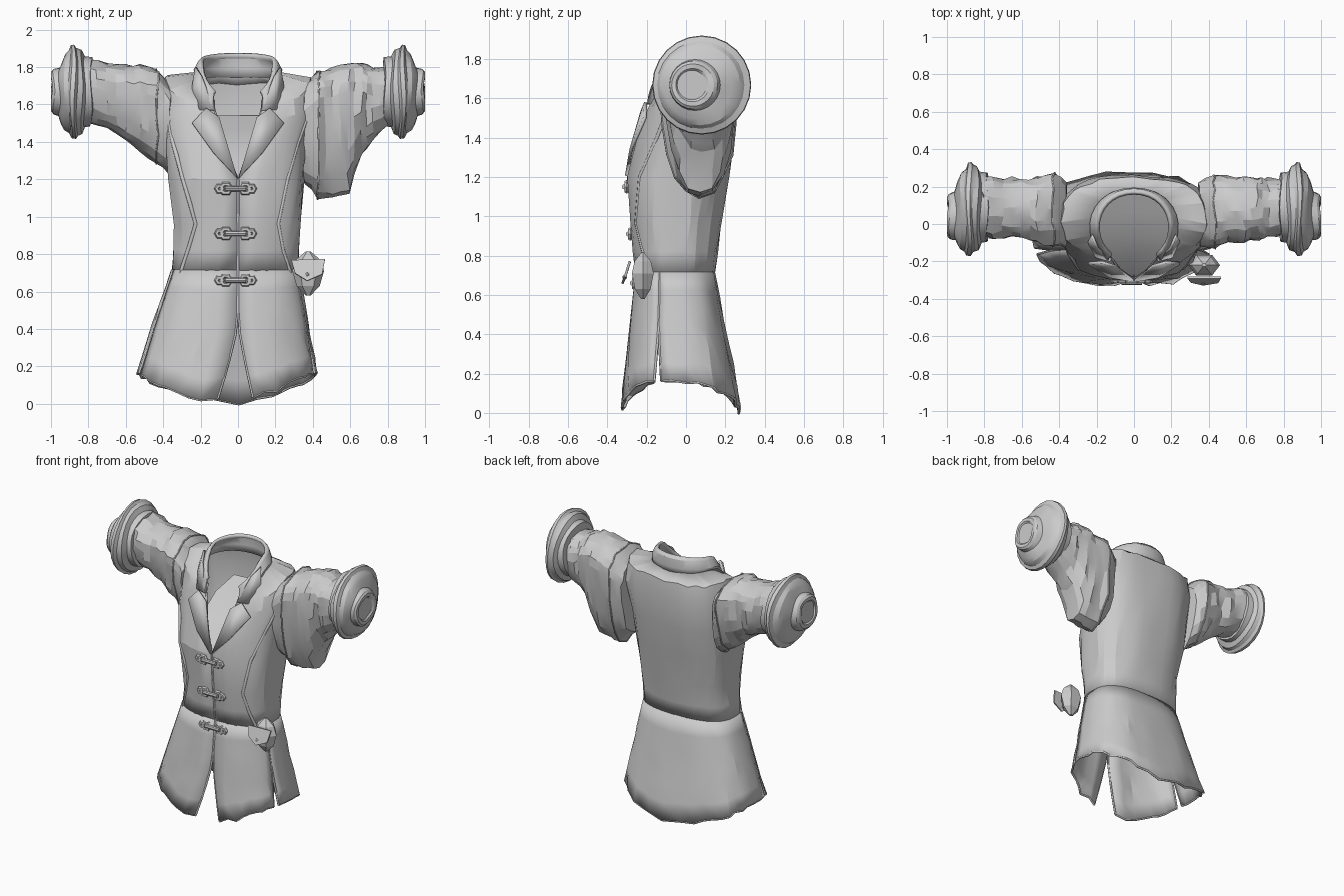
import bpy, math, random
from mathutils import Vector

if "Cube" in bpy.data.objects:
    bpy.data.objects.remove(bpy.data.objects["Cube"])
random.seed(4)
rad = math.radians


def finish(ob, angle=28):
    bpy.ops.object.select_all(action='DESELECT')
    ob.select_set(True)
    bpy.context.view_layer.objects.active = ob
    bpy.ops.object.mode_set(mode='EDIT')
    bpy.ops.mesh.select_all(action='SELECT')
    bpy.ops.mesh.normals_make_consistent(inside=False)
    bpy.ops.object.mode_set(mode='OBJECT')
    bpy.ops.object.shade_smooth_by_angle(angle=rad(angle))
    return ob


def mesh(name, verts, faces):
    me = bpy.data.meshes.new(name)
    me.from_pydata([tuple(v) for v in verts], [], faces)
    ob = bpy.data.objects.new(name, me)
    bpy.context.collection.objects.link(ob)
    return ob


def loft(name, rows, closed=False, caps=False, thick=0.0, angle=28):
    n = len(rows[0])
    faces = []
    for i in range(len(rows) - 1):
        for j in range(n if closed else n - 1):
            k = (j + 1) % n
            faces.append((i*n + j, i*n + k, (i+1)*n + k, (i+1)*n + j))
    if caps:
        faces += [tuple(range(n)), tuple(range((len(rows)-1)*n, len(rows)*n))]
    ob = finish(mesh(name, [p for r in rows for p in r], faces), angle)
    if thick:
        m = ob.modifiers.new('cloth', 'SOLIDIFY')
        m.thickness, m.offset = thick, 0
    return ob


def piping(name, pts, r=0.007):
    cu = bpy.data.curves.new(name, 'CURVE')
    cu.dimensions, cu.bevel_depth, cu.bevel_resolution = '3D', r, 1
    sp = cu.splines.new('POLY')
    sp.points.add(len(pts) - 1)
    for q, p in zip(sp.points, pts):
        q.co = (*p, 1)
    ob = bpy.data.objects.new(name, cu)
    bpy.context.collection.objects.link(ob)


def ring_point(zf, zs, zb, cx, hx, yf, yb, a, p=0.75):
    """Point on a body ring; a = 0 at the front, pi/2 at +x; p sets squareness."""
    s, c = math.sin(a), math.cos(a)
    x = cx*abs(s)**p + hx * math.copysign(abs(s)**p, s)
    y = (yf + yb)/2 - (yb - yf)/2 * math.copysign(abs(c)**p, c)
    z = zs + (zf - zs)*max(c, 0) + (zb - zs)*max(-c, 0)
    return Vector((x, y, z))


def gap_angle(gap, hx, p=0.75):
    return math.asin((gap / hx)**(1 / p))


def jit(p, r=0.006):
    return p + Vector(random.uniform(-r, r) for _ in range(3))


# Torso: z front/side/back, centre x, half width, front y, back y, front gap
RINGS = [(.70, .70, .70, -.015, .335, -.25, .14, .003),
         (.82, .82, .82, -.01, .328, -.262, .152, .003),
         (.97, .97, .97, 0, .335, -.277, .172, .003),
         (1.2, 1.2, 1.2, -.01, .36, -.292, .212, .004),
         (1.38, 1.41, 1.4, -.01, .37, -.25, .24, .07),
         (1.52, 1.62, 1.6, 0, .40, -.2, .252, .11),
         (1.57, 1.75, 1.71, 0, .38, -.18, .24, .13),
         (1.60, 1.77, 1.76, 0, .215, -.175, .18, .13)]
N = 33
rows = []
for i, r in enumerate(RINGS):
    g = gap_angle(r[7], r[4])
    row = [ring_point(*r[:7], g + (2*math.pi - 2*g)*j/(N-1)) for j in range(N)]
    rows.append([p if j in (0, N-1) or i in (0, 7) else jit(p, .008) for j, p in enumerate(row)])
loft('torso', rows, thick=.012, angle=18)
for k in (0, N - 1):
    piping('front_edge', [r[k] for r in rows])
SEAM = (5, 4, 3, 4, 5, 6)
for mirror in (False, True):
    piping('body_seam', [rows[i][N-1-j if mirror else j] for i, j in enumerate(SEAM)], .012)

# Sloping lining that closes the neck
loft('neck_lining', [[(-w, y, z), (0, y + .015, z), (w, y, z)] for w, y, z in
                     ((.006, -.285, 1.2), (.13, -.2, 1.3), (.2, -.08, 1.4), (.21, .05, 1.47), (.17, .2, 1.54))])

# Skirt panels, split at centre front and at both sides
HEM_R = [(0, .02), (25, .09), (45, .14), (73, .165), (110, .15), (140, .09), (180, .005)]
HEM_L = [(0, .035), (15, .01), (32, .08), (73, .165), (110, .15), (140, .09), (180, .005)]


def hem(a):
    d = math.degrees(a)
    table = HEM_R if d <= 180 else HEM_L
    d = min(d, 360 - d)
    for (d0, z0), (d1, z1) in zip(table, table[1:]):
        if d <= d1:
            return z0 + (z1 - z0)*(d - d0)/(d1 - d0)
    return table[-1][1]


def skirt_panel(name, start, end, cols, flip=False):
    def turn(a): return 2*math.pi - a if flip else a
    out = []
    for i in range(7):
        row = []
        for j in range(cols):
            t = j / (cols - 1)
            z = .715 + (hem(turn(start(.1) + (end(.1) - start(.1))*t)) - .715)*i/6
            f = (.72 - z)/.72
            a = turn(start(z) + (end(z) - start(z))*t)
            p = ring_point(z, z, z, -.015 - .06*f, .336 + .185*f, -.251 - .079*f, .141 + .135*f, a)
            row.append(p if t in (0, 1) or i == 0 else jit(p, .009*f + .002))
        out.append(row)
    loft(name, out, thick=.012, angle=18)
    piping(name + '_hem', out[-1])
    for k in (0, -1):
        piping(name + '_edge', [r[k] for r in out])


def front_start(z): return gap_angle(.003 + max(0, .42 - z)*.18, .4)
def slit(z): return max(0, .46 - z)*rad(13)


for flip in (False, True):
    skirt_panel('front_skirt', front_start, lambda z: rad(73) - slit(z), 9, flip)
skirt_panel('back_skirt', lambda z: rad(73) + slit(z), lambda z: rad(287) - slit(z), 25)

# Standing collar, open at the front
crow = []
for lift, hx, yf, yb, gap in ((-.02, .225, -.22, .18, .125), (.03, .228, -.22, .185, .135),
                             (.085, .205, -.21, .18, .13), (.105, .19, -.2, .165, .12)):
    g = gap_angle(gap, hx, .95)
    crow.append([ring_point(1.55 + lift*.7, 1.76 + lift*.75, 1.765 + lift, 0, hx, yf, yb,
                            g + (2*math.pi - 2*g)*j/24, .95) for j in range(25)])
loft('collar', crow, thick=.02)

# Lapels and folded collar tips
for s in (1, -1):
    for name, pts in (('lapel', ((.003, -.303, 1.205), (.10, -.225, 1.53), (.17, -.205, 1.58),
                                 (.245, -.21, 1.5), (.13, -.28, 1.34))),
                      ('collar_tip', ((.125, -.195, 1.57), (.195, -.13, 1.75), (.225, -.06, 1.80),
                                      (.25, -.1, 1.64), (.2, -.175, 1.57)))):
        ob = finish(mesh(name, [(s*x, y, z) for x, y, z in pts], [(0, 1, 2, 3, 4)]))
        m = ob.modifiers.new('cloth', 'SOLIDIFY')
        m.thickness, m.offset = .016, 0


# Sleeves: x, top, bottom, front y, back y; creased by alternating ridges
def sleeve(name, side, stations):
    fine = []
    for p, q in zip(stations, stations[1:]):
        fine += [p, tuple((u + v)/2 for u, v in zip(p, q))]
    fine.append(stations[-1])
    out = []
    for i, (x, top, bot, yf, yb) in enumerate(fine):
        zc = top - .15
        row = []
        for j in range(20):
            a = 2*math.pi*j/20
            s, c = math.sin(a), math.cos(a)
            h = (top - zc)*abs(s)**.85 if s >= 0 else (zc - bot)*s
            w = c if s >= 0 else math.copysign(abs(c)**.9, c)
            k = 1 + (.05*math.sin(2.1*i + 3*a) if i > 2 else 0)
            y = (yf + yb)/2 + (yb - yf)/2*w*k
            row.append(jit(Vector((side*x, y, zc + h)), .009))
        out.append(row)
    loft(name, out, closed=True, caps=True, angle=18)
    piping('armhole_seam', out[2] + out[2][:1], .005)


sleeve('right_sleeve', 1, [(.35, 1.71, 1.18, -.12, .23), (.43, 1.78, 1.10, -.125, .265),
                           (.50, 1.79, 1.10, -.10, .245), (.59, 1.82, 1.12, -.10, .25),
                           (.66, 1.82, 1.33, -.08, .25), (.72, 1.80, 1.41, -.075, .24),
                           (.81, 1.80, 1.49, -.06, .25)])
sleeve('left_sleeve', -1, [(.36, 1.71, 1.23, -.12, .23), (.43, 1.79, 1.28, -.12, .275),
                           (.52, 1.81, 1.35, -.10, .25), (.60, 1.81, 1.41, -.07, .24),
                           (.70, 1.82, 1.47, -.075, .25), (.81, 1.85, 1.51, -.07, .26)])

# Rolled cuffs: x, radius, centre y
CUFF = [(.78, .15, .09), (.785, .185, .09), (.82, .19, .09), (.835, .225, .085), (.86, .235, .085),
        (.872, .252, .08), (.892, .248, .08), (.902, .222, .075), (.925, .205, .07), (.94, .175, .06),
        (.955, .13, .045), (.985, .122, .038), (.998, .108, .035), (.997, .085, .033), (.988, .075, .03)]
for s in (1, -1):
    out = [[Vector((s*min(1, x + .006*math.sin(3*a + x*40)), yc + r*math.cos(a), 1.668 + r*math.sin(a)))
            for a in (2*math.pi*j/24 for j in range(24))] for x, r, yc in CUFF]
    loft('cuff', out, closed=True, caps=True, angle=25)

# Toggle fastenings: two hexagonal loops joined by a bar
for z, y in ((1.15, -.302), (.91, -.282), (.66, -.262)):
    for s in (1, -1):
        for dx, r in ((.052, .026), (.085, .016)):
            bpy.ops.mesh.primitive_torus_add(major_segments=6, minor_segments=6, major_radius=r,
                                             minor_radius=.014, location=(-.013 + s*dx, y, z),
                                             rotation=(math.pi/2, 0, 0))
            bpy.context.object.name = 'toggle_loop'
    bpy.ops.mesh.primitive_cylinder_add(vertices=8, radius=.014, depth=.11, location=(-.013, y - .01, z),
                                        rotation=(0, math.pi/2, 0))
    bpy.context.object.name = 'toggle_bar'

# Belt pouch with a separate tilted flap and button
pouch = [[(.375 + r*math.cos(a), -.22 + .75*r*math.sin(a), z) for a in (math.pi*j/3 for j in range(6))]
         for z, r in ((.58, .015), (.63, .062), (.71, .085), (.77, .065), (.815, .012))]
loft('pouch', pouch, closed=True, caps=True, angle=10)
flap = mesh('pouch_flap', [(.285, -.28, .765), (.465, -.28, .77), (.45, -.305, .69), (.37, -.318, .655),
                           (.305, -.303, .695)], [(0, 1, 2, 3, 4)])
flap.modifiers.new('leather', 'SOLIDIFY').thickness = .012
bpy.ops.mesh.primitive_uv_sphere_add(segments=8, ring_count=5, radius=.012, location=(.37, -.312, .69))
bpy.context.object.name = 'pouch_button'
